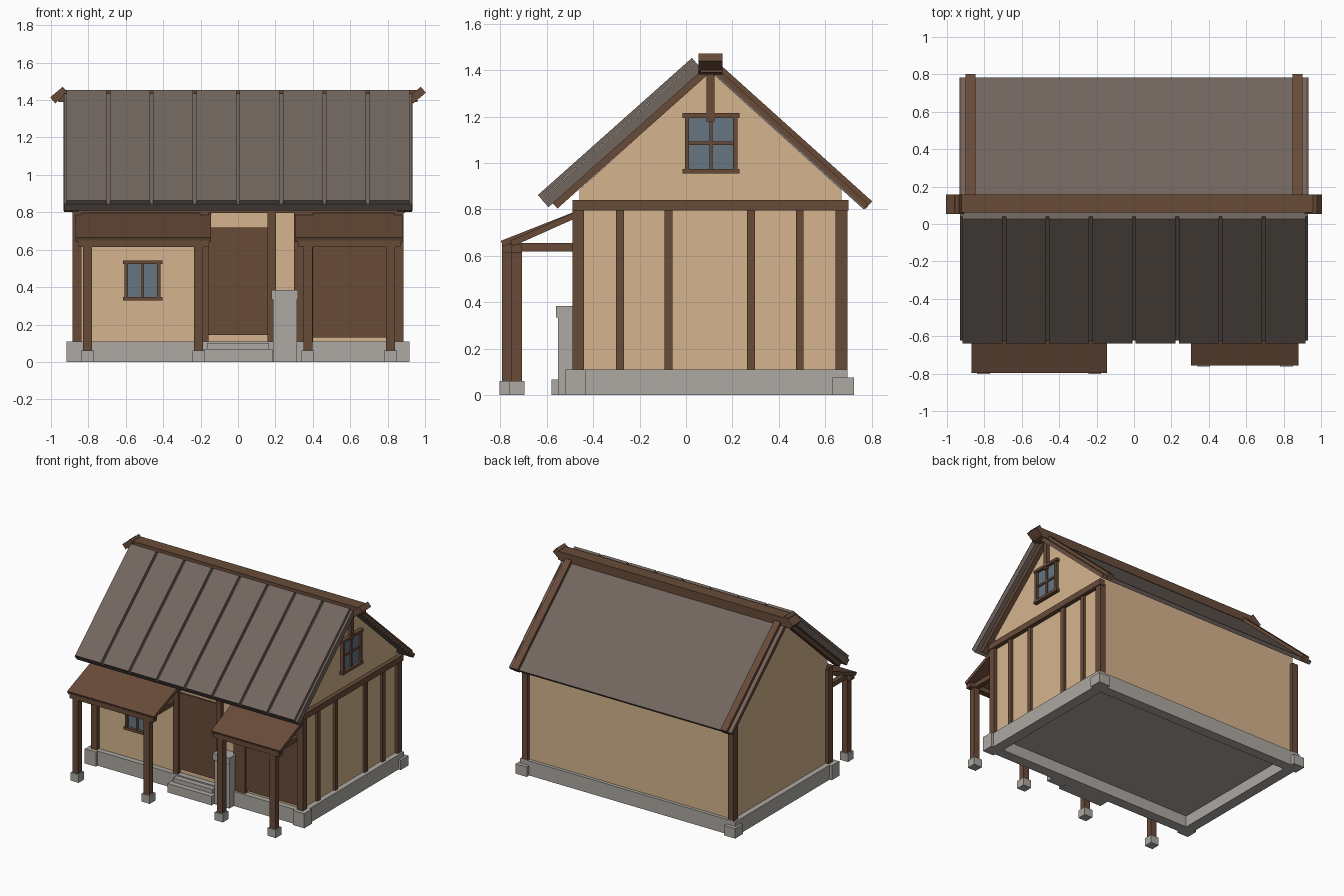
import bpy, bmesh, math
from mathutils import Matrix, Vector

cube = bpy.data.objects.get("Cube")
if cube:
    bpy.data.objects.remove(cube, do_unlink=True)


def material(name, hex_code):
    rgb = [int(hex_code[i:i + 2], 16) / 255 for i in (0, 2, 4)]
    color = [c / 12.92 if c < 0.04 else ((c + 0.055) / 1.055) ** 2.4 for c in rgb] + [1]
    m = bpy.data.materials.new(name)
    m.use_nodes = True
    m.diffuse_color = color
    m.node_tree.nodes["Principled BSDF"].inputs["Base Color"].default_value = color
    return m


WOOD = material("brown wood", "684B39")
PLASTER = material("tan plaster", "D5B48D")
STONE = material("grey stone", "ADA9A3")
ROOF = material("grey roof metal", "72665F")
GLASS = material("blue glass", "667682")


def finish(name, bm, mat):
    bmesh.ops.recalc_face_normals(bm, faces=bm.faces)
    mesh = bpy.data.meshes.new(name)
    bm.to_mesh(mesh)
    bm.free()
    mesh.materials.append(mat)
    obj = bpy.data.objects.new(name, mesh)
    bpy.context.collection.objects.link(obj)
    return obj


def block(name, center, size, mat, turn=None):
    bm = bmesh.new()
    bmesh.ops.create_cube(bm, size=1)
    m = Matrix.Translation(center) @ (turn or Matrix()) @ Matrix.Diagonal((*size, 1))
    bmesh.ops.transform(bm, matrix=m, verts=bm.verts)
    return finish(name, bm, mat)


def box(name, xs, ys, zs, mat):
    pairs = (xs, ys, zs)
    return block(name, [sum(p) / 2 for p in pairs], [p[1] - p[0] for p in pairs], mat)


def sloped(name, xs, low, high, thick, mat):
    # Board running from low to high in the y-z plane
    dy, dz = high[0] - low[0], high[1] - low[1]
    center = (sum(xs) / 2, (low[0] + high[0]) / 2, (low[1] + high[1]) / 2)
    return block(name, center, (xs[1] - xs[0], math.hypot(dy, dz), thick), mat,
                 Matrix.Rotation(math.atan2(dz, dy), 4, 'X'))


# Plastered body with gable ends
bm = bmesh.new()
outline = [(-.46, .1), (.67, .1), (.67, .885), (.105, 1.395), (-.46, .885)]
face = bm.faces.new([bm.verts.new((-.86, y, z)) for y, z in outline])
side = bmesh.ops.extrude_face_region(bm, geom=[face])["geom"]
bmesh.ops.translate(bm, vec=Vector((1.72, 0, 0)),
                    verts=[g for g in side if isinstance(g, bmesh.types.BMVert)])
finish("walls", bm, PLASTER)

# Foundation ring, floor and corner stones
box("foundation_front", (-.9, .9), (-.5, -.42), (0, .11), STONE)
box("foundation_back", (-.9, .9), (.62, .695), (0, .11), STONE)
box("floor", (-.85, .85), (-.45, .65), (.085, .108), STONE)
for s, label in ((-1, "right"), (1, "left")):
    def mirrored(a, b):
        return tuple(sorted((s * a, s * b)))
    box(f"foundation_{label}", mirrored(.82, .9), (-.43, .63), (0, .11), STONE)
    box(f"front_corner_stone_{label}", mirrored(.825, .918), (-.52, -.43), (0, .11), STONE)
    box(f"back_corner_stone_{label}", mirrored(.825, .918), (.632, .724), (0, .075), STONE)
    # Corner posts
    box(f"front_corner_post_{label}", mirrored(.838, .885), (-.49, -.44), (.1, .82), WOOD)
    box(f"back_corner_post_{label}", mirrored(.838, .885), (.645, .695), (.07, .815), WOOD)
    # Barge boards: below the front slope, on top of the back slope
    sloped(f"front_barge_{label}", mirrored(.85, .897), (-.568, .82), (.09, 1.406), .042, WOOD)
    sloped(f"back_barge_{label}", mirrored(.848, .9), (.787, .818), (.13, 1.409), .046, WOOD)
    # Thin verge board along the edge of the back slope
    sloped(f"back_verge_{label}", mirrored(.922, .932), (.777, .815), (.115, 1.411), .022, WOOD)
    # Ridge end piece, both tilted the same way
    block(f"ridge_end_{label}", (s * .957, .105, 1.427), (.088, .104, .042), WOOD,
          Matrix.Rotation(math.radians(-40), 4, 'Y'))

# Roof slopes and ridge
sloped("front_roof", (-.93, .93), (-.608, .827), (.056, 1.418), .046, ROOF)
sloped("back_roof", (-.93, .93), (.774, .812), (.112, 1.408), .028, ROOF)
box("ridge_beam", (-.96, .96), (.062, .157), (1.39, 1.455), WOOD)

# Metal panels with open grooves between them
for i in range(8):
    x = -.925 + i * .23125
    sloped(f"roof_panel_{i + 1}", (x + .009, x + .222), (-.631, .854), (.033, 1.445), .022, ROOF)

# Timber framing on the front wall and the left gable
box("front_plate", (-.885, .885), (-.49, -.45), (.797, .84), WOOD)
box("gable_beam", (.85, .892), (-.49, .7), (.795, .84), WOOD)
for i, y in enumerate((-.285, -.075, .28, .49)):
    box(f"gable_stud_{i + 1}", (.85, .878), (y - .017, y + .017), (.1, .8), WOOD)
box("king_post", (.85, .885), (.088, .122), (1.18, 1.385), WOOD)


def window(name, place, width, height, cross):
    # Built around the origin facing -y, then moved by the place matrix
    w, h = width / 2, height / 2
    parts = [
        box(name + "_glass", (-w, w), (-.008, .005), (-h, h), GLASS),
        box(name + "_mullion", (-.007, .007), (-.018, 0), (-h, h), WOOD),
        box(name + "_lintel", (-w - .028, w + .028), (-.03, .005), (h, h + .02), WOOD),
        box(name + "_sill", (-w - .028, w + .028), (-.03, .005), (-h - .02, -h), WOOD)]
    for s in (-1, 1):
        parts.append(box(name + "_jamb", sorted((s * w, s * (w + .018))),
                         (-.026, .005), (-h, h), WOOD))
    if cross:
        parts.append(box(name + "_bar", (-w, w), (-.018, 0), (-.007, .007), WOOD))
    for p in parts:
        p.data.transform(place)


window("front_window", Matrix.Translation((-.51, -.46, .435)), .155, .175, False)
window("gable_window", Matrix.Translation((.86, .108, 1.085))
       @ Matrix.Rotation(math.pi / 2, 4, 'Z'), .19, .22, True)

# Entrance door with posts, steps and stone pillar
box("door", (-.16, .16), (-.475, -.45), (.145, .72), WOOD)
for x in (-.18, .18):
    box("door_post", (x - .022, x + .022), (-.49, -.45), (.1, .81), WOOD)
box("lower_step", (-.185, .185), (-.58, -.49), (0, .068), STONE)
box("upper_step", (-.165, .165), (-.54, -.46), (.068, .1), STONE)
box("pillar", (.188, .315), (-.552, -.46), (0, .34), STONE)
box("pillar_cap", (.18, .32), (-.56, -.455), (.335, .385), STONE)

# Wide plank door under the left porch
box("plank_door", (.395, .84), (-.475, -.45), (.13, .7), WOOD)
box("plank_door_post", (.3, .4), (-.485, -.45), (.1, .8), WOOD)


def porch(name, xs, front, posts):
    sloped(name + "_roof", xs, (front + .005, .653), (-.45, .788), .026, WOOD)
    box(name + "_front_beam", (xs[0] + .015, xs[1] - .01),
        (front + .005, front + .05), (.615, .65), WOOD)
    for x in posts:
        box(name + "_post", (x - .024, x + .024), (front + .005, front + .05), (.05, .64), WOOD)
        box(name + "_post_stone", (x - .034, x + .034), (front - .005, front + .062),
            (0, .06), STONE)
        box(name + "_side_beam", (x - .018, x + .018), (front + .01, -.45), (.62, .655), WOOD)


porch("right_porch", (-.87, -.145), -.798, (-.805, -.21))
porch("left_porch", (.305, .88), -.757, (.373, .815))
